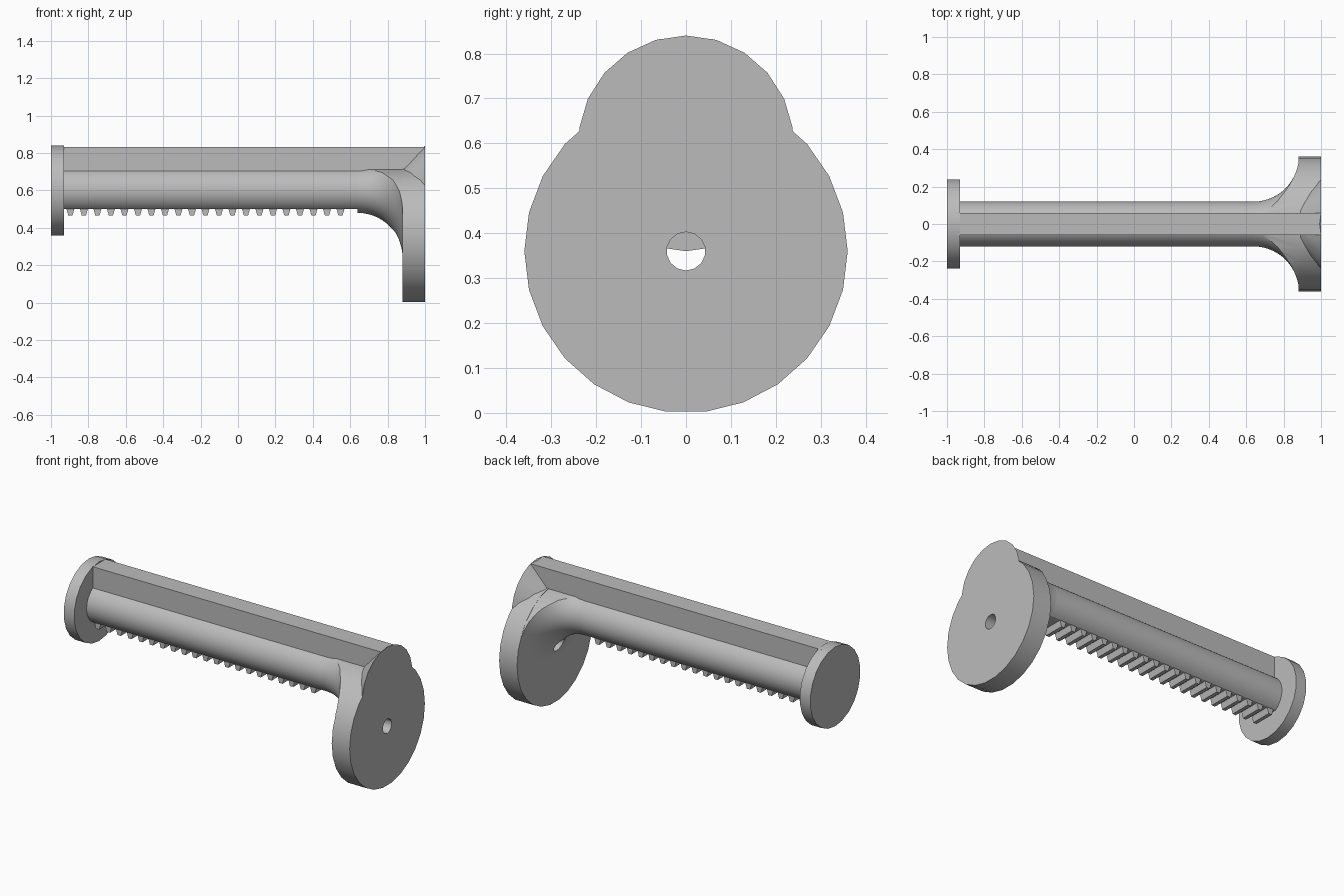
import bpy, bmesh
from math import sin, cos, pi

if "Cube" in bpy.data.objects:
    bpy.data.objects.remove(bpy.data.objects["Cube"])

GREY = (0.5, 0.5, 0.5, 1)
grey = bpy.data.materials.new("plain grey")
grey.use_nodes = True
grey.diffuse_color = GREY
grey.node_tree.nodes["Principled BSDF"].inputs["Base Color"].default_value = GREY


def loft(name, rings):
    """Skin a list of point rings and cap both ends."""
    bm = bmesh.new()
    loops = [[bm.verts.new(p) for p in ring] for ring in rings]
    n = len(loops[0])
    for a, b in zip(loops, loops[1:]):
        for i in range(n):
            j = (i + 1) % n
            bm.faces.new((a[i], a[j], b[j], b[i]))
    bm.faces.new(loops[0])
    bm.faces.new(loops[-1])
    bmesh.ops.recalc_face_normals(bm, faces=bm.faces)
    mesh = bpy.data.meshes.new(name)
    bm.to_mesh(mesh)
    bm.free()
    mesh.materials.append(grey)
    obj = bpy.data.objects.new(name, mesh)
    bpy.context.collection.objects.link(obj)
    return obj


def turned(name, profile, z, sides, floor=-1.0):
    """Turn (x, radius) pairs about a lengthwise axis; a vertex lies on +y.
    Anything below floor is flattened."""
    return loft(name, [[(x, r * cos(2 * pi * i / sides),
                         z + max(r * sin(2 * pi * i / sides), floor))
                        for i in range(sides)] for x, r in profile])


def disc(name, profile, z, sides):
    """Turned part with a vertex at the very top."""
    return loft(name, [[(x, r * sin(2 * pi * i / sides), z + r * cos(2 * pi * i / sides))
                        for i in range(sides)] for x, r in profile])


def boolean(obj, other, operation):
    mod = obj.modifiers.new("cut", 'BOOLEAN')
    mod.operation, mod.object, mod.solver = operation, other, 'EXACT'
    activate(obj)
    bpy.ops.object.modifier_apply(modifier=mod.name)


def activate(obj):
    bpy.ops.object.select_all(action='DESELECT')
    obj.select_set(True)
    bpy.context.view_layer.objects.active = obj


BAR_Z, BAR_R = 0.6, 0.12
HUB_Z, HUB_R = 0.36, 0.36

# End plate and round bar with a flattened underside
end_plate = disc("end_plate", [(-1, 0.24), (-0.93, 0.24)], BAR_Z, 22)
bar = turned("round_bar", [(-0.95, BAR_R), (0.64, BAR_R)], BAR_Z, 52, floor=-0.1)

# Upright rib along the top of the bar
rib = loft("top_rib", [[(x, -0.06, 0.6), (x, 0.06, 0.6), (x, 0.06, 0.832), (x, -0.06, 0.832)]
                       for x in (-0.95, 0.999)])

# Large flange joined with the flared collar above it
flange = turned("flange", [(0.88, HUB_R), (1, HUB_R)], HUB_Z, 26)
collar = disc("flange_collar", [(0.86, 0.10), (1, 0.24)], BAR_Z, 22)
boolean(flange, collar, 'UNION')

# Curved fillet blending bar into flange, trimmed to the flange outline
arc = [pi / 2 * i / 14 for i in range(15)]
profile = [(0.64 + 0.24 * sin(t), 0.36 - 0.24 * cos(t)) for t in arc]
fillet = turned("fillet", profile + [(0.9, 0.36)], BAR_Z, 52)
trimmer = turned("trimmer", [(0.5, HUB_R - 0.001), (1.2, HUB_R - 0.001)], HUB_Z, 26)
boolean(fillet, trimmer, 'INTERSECT')

# Through hole
drill = disc("drill", [(0.5, 0.043), (1.2, 0.043)], HUB_Z, 14)
for part in (flange, fillet):
    boolean(part, drill, 'DIFFERENCE')
for helper in (collar, trimmer, drill):
    bpy.data.objects.remove(helper)

# Rack teeth under the bar
teeth = []
for i in range(21):
    x = -0.896 + 0.0722 * i
    outline = [(-0.023, 0.51), (-0.021, 0.5), (-0.011, 0.465),
               (0.011, 0.465), (0.021, 0.5), (0.023, 0.51)]
    teeth.append(loft(f"rack_tooth_{i + 1}", [[(x + dx, y, z) for dx, z in outline]
                                              for y in (-0.064, 0.064)]))

# Smooth the round parts, keeping sharp edges
for part in (end_plate, bar, flange, fillet):
    activate(part)
    bpy.ops.object.shade_smooth_by_angle(angle=pi / 6)
